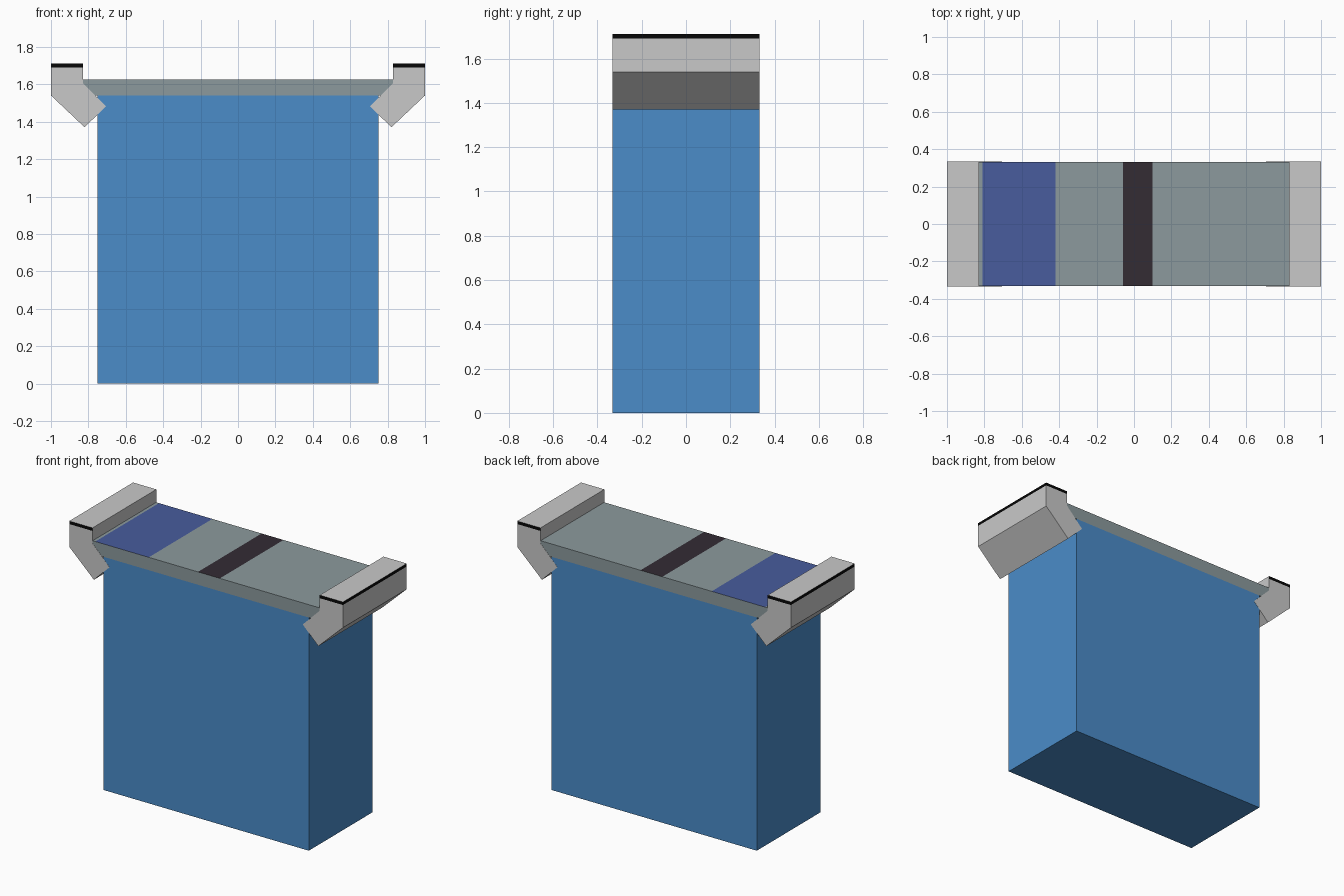
import bpy, bmesh

if "Cube" in bpy.data.objects:
    bpy.data.objects.remove(bpy.data.objects["Cube"])

HALF_Y = 0.333


def material(name, rgb):
    m = bpy.data.materials.new(name)
    m.diffuse_color = (*rgb, 1.0)
    m.use_nodes = True
    m.node_tree.nodes["Principled BSDF"].inputs["Base Color"].default_value = m.diffuse_color
    return m


blue = material("body blue", (0.069, 0.262, 0.584))
slate = material("deck slate", (0.262, 0.323, 0.337))
indigo = material("stripe indigo", (0.065, 0.107, 0.337))
plum = material("stripe dark plum", (0.033, 0.025, 0.034))
grey = material("bracket grey", (0.584, 0.584, 0.584))
black = material("trim black", (0.002, 0.002, 0.002))


def extrude_profile(name, profile, half_y, mats, rule=None):
    """Extrude an x-z profile along y; rule(normal, centre) picks the material."""
    bm = bmesh.new()
    face = bm.faces.new([bm.verts.new((x, -half_y, z)) for x, z in profile])
    ext = bmesh.ops.extrude_face_region(bm, geom=[face])
    new_verts = [g for g in ext["geom"] if isinstance(g, bmesh.types.BMVert)]
    bmesh.ops.translate(bm, verts=new_verts, vec=(0, 2 * half_y, 0))
    bmesh.ops.recalc_face_normals(bm, faces=bm.faces)
    if rule:
        for f in bm.faces:
            f.material_index = rule(f.normal, f.calc_center_median())
    mesh = bpy.data.meshes.new(name)
    bm.to_mesh(mesh)
    bm.free()
    for m in mats:
        mesh.materials.append(m)
    obj = bpy.data.objects.new(name, mesh)
    bpy.context.collection.objects.link(obj)
    return obj


# Main body
extrude_profile("body", [(-0.75, 0), (0.75, 0), (0.75, 1.54), (-0.75, 1.54)],
                HALF_Y - 0.001, [blue])


# Deck, its top split into coloured bands
def deck_rule(n, c):
    if n.z > 0.5:
        if -0.81 < c.x < -0.42:
            return 1
        if -0.06 < c.x < 0.10:
            return 2
    return 0


cuts = [0.83, 0.10, -0.06, -0.42, -0.81, -0.83]
extrude_profile("deck", [(-0.83, 1.54), (0.83, 1.54)] + [(x, 1.625) for x in cuts],
                HALF_Y - 0.001, [slate, indigo, plum], deck_rule)

# Angled end brackets, each with a dark-edged cap
bracket = [(0.83, 1.69), (1.0, 1.69), (1.0, 1.54), (0.82, 1.37),
           (0.706, 1.483), (0.83, 1.607)]
cap = [(0.83, 1.69), (1.0, 1.69), (1.0, 1.71), (0.83, 1.71)]
for side, s in (("left", -1), ("right", 1)):
    extrude_profile(side + "_bracket", [(s * x, z) for x, z in bracket], HALF_Y, [grey])
    # ends and outer edge black; top and inner edge grey
    extrude_profile(side + "_bracket_cap", [(s * x, z) for x, z in cap], HALF_Y, [grey, black],
                    lambda n, c, s=s: 1 if abs(n.y) > 0.5 or n.x * s > 0.5 else 0)
